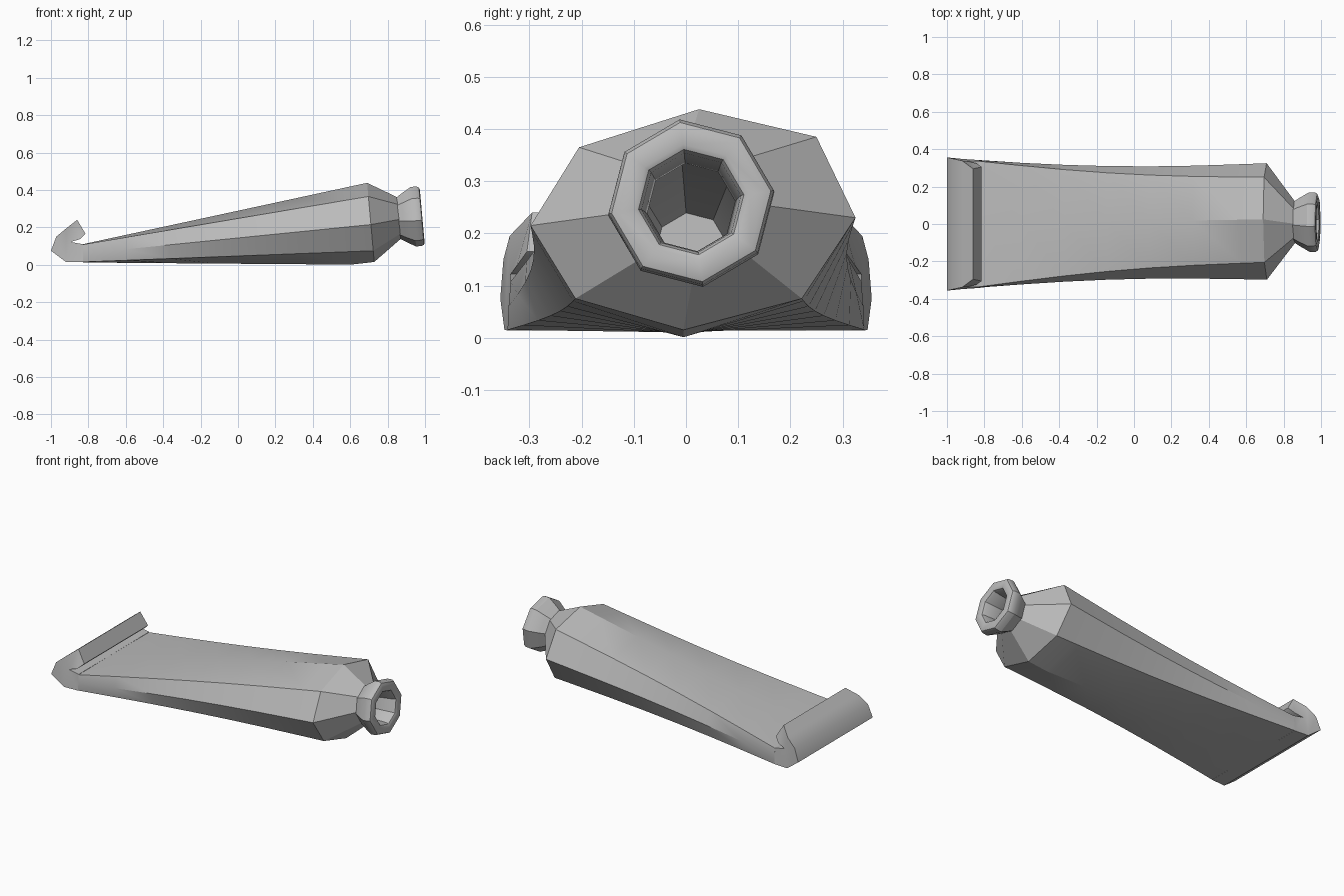
import bpy, bmesh, math

if "Cube" in bpy.data.objects:
    bpy.data.objects.remove(bpy.data.objects["Cube"])

metal = bpy.data.materials.new("tube grey")
metal.diffuse_color = (0.5, 0.5, 0.5, 1)
metal.use_nodes = True
metal.node_tree.nodes["Principled BSDF"].inputs["Base Color"].default_value = metal.diffuse_color


def finish(name, bm, angle):
    """Turn a bmesh into a named, smooth-by-angle object."""
    bmesh.ops.remove_doubles(bm, verts=bm.verts, dist=1e-5)
    bmesh.ops.recalc_face_normals(bm, faces=bm.faces)
    mesh = bpy.data.meshes.new(name)
    bm.to_mesh(mesh)
    bm.free()
    obj = bpy.data.objects.new(name, mesh)
    bpy.context.collection.objects.link(obj)
    mesh.materials.append(metal)
    bpy.ops.object.select_all(action='DESELECT')
    obj.select_set(True)
    bpy.context.view_layer.objects.active = obj
    bpy.ops.object.shade_smooth_by_angle(angle=math.radians(angle))
    return obj


def loft(bm, rings):
    """Skin consecutive rings of equal point count."""
    loops = [[bm.verts.new(p) for p in r] for r in rings]
    n = len(loops[0])
    for a, b in zip(loops, loops[1:]):
        for i in range(n):
            j = (i + 1) % n
            bm.faces.new((a[i], a[j], b[j], b[i]))
    return loops


def octagon(x, r, zc, turn=8):
    """Octagon across the slightly tilted nozzle axis."""
    pts = []
    for k in range(8):
        a = math.radians(turn + 45 * k)
        dz = r * math.sin(a)
        pts.append((x - 0.09 * dz, 0.01 + r * math.cos(a), zc + dz))
    return pts


# Tube body: flat rectangle at the tail blending into an octagon
TAIL = [(0.34, 0.06), (0.336, 0.108), (0, 0.11), (-0.336, 0.108),
        (-0.34, 0.06), (-0.342, 0.015), (0, 0.013), (0.342, 0.015)]
SHOULDER = [(0.325, 0.23), (0.25, 0.385), (0.025, 0.438), (-0.205, 0.365),
            (-0.298, 0.215), (-0.212, 0.075), (-0.005, 0.015), (0.222, 0.075)]


def body_ring(t):
    ring = []
    for k, ((y0, z0), (y1, z1)) in enumerate(zip(TAIL, SHOULDER)):
        y = y0 + (y1 - y0) * t
        y -= math.copysign(0.024, y) * math.sin(math.pi * t) if abs(y) > 0.1 else 0
        z = z0 + (z1 - z0) * t
        if k == 6 and 0 < t < 1:
            z = 0.012 * (1 - t)            # belly rests on the ground
        ring.append((-0.83 + 1.54 * t - 0.09 * (z1 - 0.22) * t, y, z))
    return ring


bm = bmesh.new()
steps = [0, 0.15, 0.3, 0.45, 0.6, 0.75, 0.92, 1]
loft(bm, [body_ring(t) for t in steps] + [octagon(0.86, 0.112, 0.25, 4)])
finish("tube_body", bm, 25)

# Nozzle: flared octagonal rim with a hollow bore running back into the tube
bm = bmesh.new()
profile = [(0.858, 0.112, 0.25), (0.885, 0.13, 0.252), (0.938, 0.161, 0.257),
           (0.970, 0.160, 0.260), (0.981, 0.154, 0.260), (0.985, 0.143, 0.260),
           (0.985, 0.112, 0.260), (0.980, 0.102, 0.260), (0.968, 0.096, 0.259),
           (0.86, 0.085, 0.25), (0.70, 0.15, 0.225), (0.2, 0.07, 0.17)]
loops = loft(bm, [octagon(*p) for p in profile])
bm.faces.new(loops[-1])
finish("nozzle", bm, 30)

# Folded tail: crimped end rolled over, (x, z, half width)
FOLD = [(-0.83, 0.014, 0.342), (-0.92, 0.015, 0.348), (-1.0, 0.075, 0.356),
        (-0.972, 0.15, 0.350), (-0.918, 0.195, 0.338), (-0.86, 0.24, 0.295),
        (-0.815, 0.165, 0.305), (-0.845, 0.137, 0.325), (-0.895, 0.122, 0.336),
        (-0.83, 0.11, 0.336)]
bm = bmesh.new()
sides = loft(bm, [[(x, s * w, z) for x, z, w in FOLD] for s in (-1, 1)])
caps = [bm.faces.new(s) for s in sides]
bmesh.ops.triangulate(bm, faces=caps)
finish("folded_tail", bm, 30)
